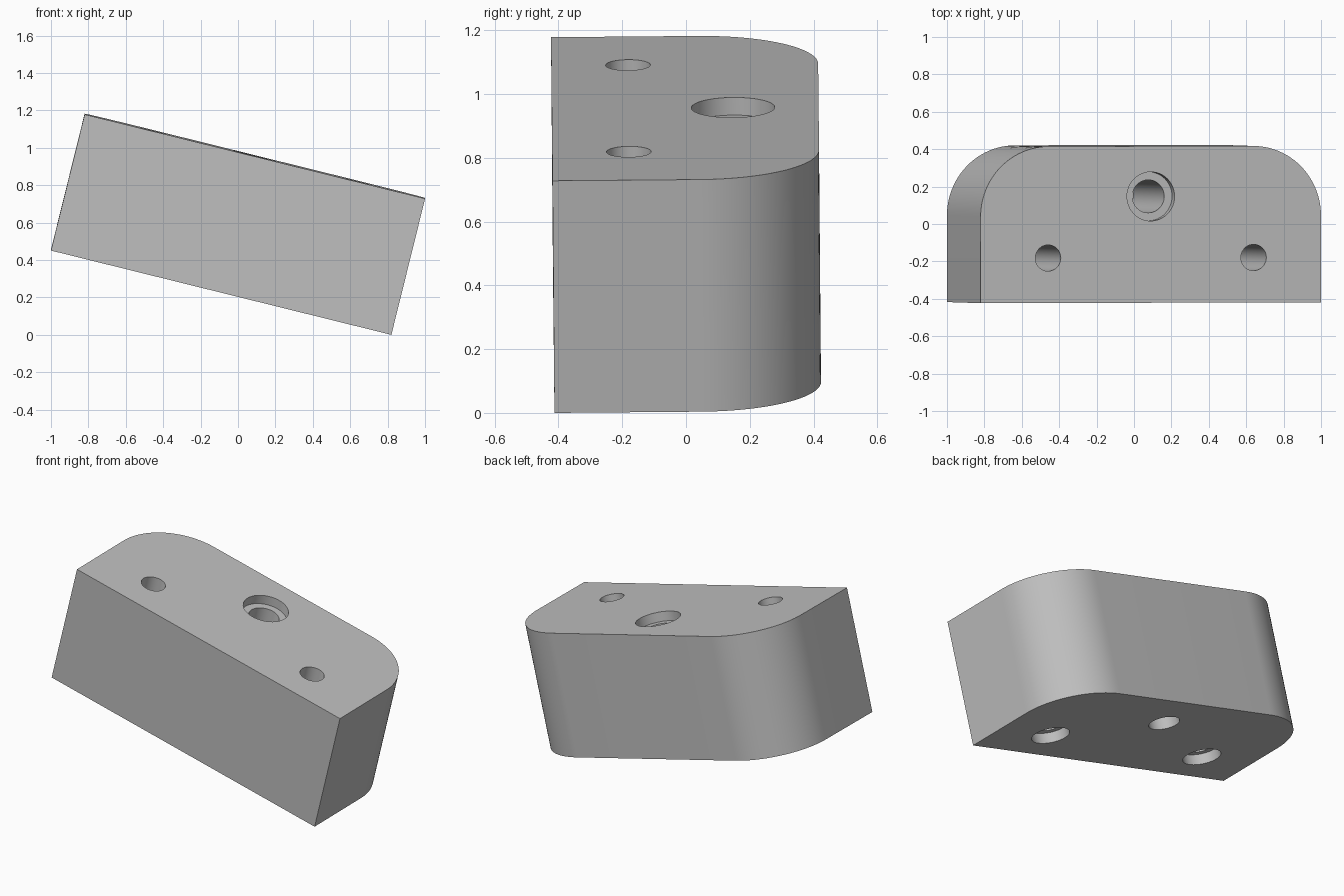
import bpy
import bmesh
from math import radians, cos, sin, pi
from mathutils import Matrix, Vector, Euler

cube = bpy.data.objects.get("Cube")
if cube:
    bpy.data.objects.remove(cube, do_unlink=True)

LENGTH, DEPTH, HEIGHT, CORNER = 1.875, 0.837, 0.75, 0.375
HX, HY, HZ = LENGTH / 2, DEPTH / 2, HEIGHT / 2
ARC_STEPS = 24

grey = bpy.data.materials.new("plain grey")
grey.use_nodes = True
colour = (0.52, 0.52, 0.52, 1)
grey.diffuse_color = colour
grey.node_tree.nodes["Principled BSDF"].inputs["Base Color"].default_value = colour


def add_object(name, bm):
    mesh = bpy.data.meshes.new(name)
    bm.to_mesh(mesh)
    bm.free()
    mesh.materials.append(grey)
    obj = bpy.data.objects.new(name, mesh)
    bpy.context.collection.objects.link(obj)
    return obj


def make_block():
    """Extruded plate outline with two rounded back corners."""
    outline = [(-HX, -HY), (HX, -HY)]
    for side, start in ((1, 0), (-1, pi / 2)):
        for i in range(ARC_STEPS + 1):
            a = start + pi / 2 * i / ARC_STEPS
            outline.append((side * (HX - CORNER) + CORNER * cos(a),
                            HY - CORNER + CORNER * sin(a)))
    bm = bmesh.new()
    face = bm.faces.new([bm.verts.new((x, y, -HZ)) for x, y in outline])
    top = bmesh.ops.extrude_face_region(bm, geom=[face])["geom"]
    bmesh.ops.translate(bm, vec=(0, 0, HEIGHT),
                        verts=[v for v in top if isinstance(v, bmesh.types.BMVert)])
    bmesh.ops.recalc_face_normals(bm, faces=bm.faces)
    return add_object("mounting_block", bm)


def drill(block, name, x, y, radius, bottom, top):
    """Cut a round hole between two heights."""
    bm = bmesh.new()
    bmesh.ops.create_cone(bm, cap_ends=True, segments=48, radius1=radius,
                          radius2=radius, depth=top - bottom,
                          matrix=Matrix.Translation((x, y, (top + bottom) / 2)))
    cutter = add_object(name, bm)
    cutter.hide_render = True
    mod = block.modifiers.new(name, 'BOOLEAN')
    mod.operation = 'DIFFERENCE'
    mod.solver = 'EXACT'
    mod.object = cutter
    return cutter


block = make_block()
OVER = 0.1

# Centre hole, counterbored from the top
cutters = [
    drill(block, "centre_hole", 0, 0.15, 0.088, -HZ - OVER, HZ + OVER),
    drill(block, "centre_counterbore", 0, 0.15, 0.131, HZ - 0.057, HZ + OVER),
]
# Screw holes, counterbored from below
for side, label in ((1, "left"), (-1, "right")):
    x, y = side * 0.566, -0.178
    cutters.append(drill(block, label + "_screw_hole", x, y, 0.07, -HZ - OVER, HZ + OVER))
    cutters.append(drill(block, label + "_counterbore", x, y, 0.108, -HZ - OVER, -HZ + 0.06))

# Bake the cuts and remove the cutters
bpy.context.view_layer.update()
evaluated = block.evaluated_get(bpy.context.evaluated_depsgraph_get())
mesh = bpy.data.meshes.new_from_object(evaluated)
block.modifiers.clear()
block.data = mesh
for cutter in cutters:
    bpy.data.objects.remove(cutter, do_unlink=True)

# Tilt the block, then centre it and stand it on the ground
mesh.transform(Euler((radians(0.5), radians(13.9), radians(0.15))).to_matrix().to_4x4())
low, high = (Vector([f(v.co[i] for v in mesh.vertices) for i in range(3)])
             for f in (min, max))
middle = (low + high) / 2
mesh.transform(Matrix.Translation((-middle.x, -middle.y, -low.z)))

bpy.ops.object.select_all(action='DESELECT')
block.select_set(True)
bpy.context.view_layer.objects.active = block
bpy.ops.object.shade_smooth_by_angle(angle=radians(30))
